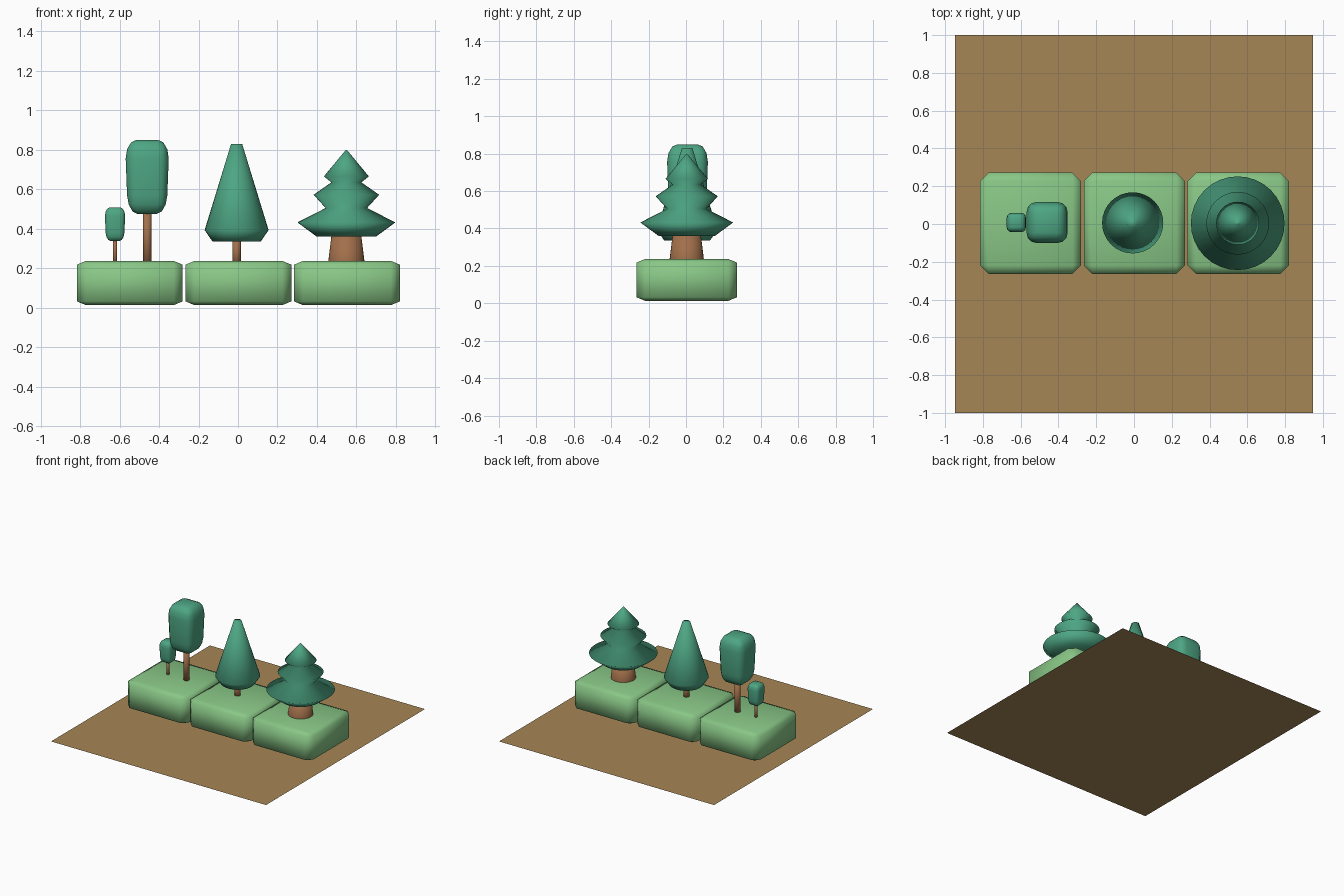
import bpy, bmesh, math

if "Cube" in bpy.data.objects:
    bpy.data.objects.remove(bpy.data.objects["Cube"])


def material(name, rgb):
    m = bpy.data.materials.new(name)
    m.diffuse_color = (*rgb, 1)
    m.use_nodes = True
    m.node_tree.nodes["Principled BSDF"].inputs["Base Color"].default_value = m.diffuse_color
    return m


SOIL = material("soil", (0.38, 0.24, 0.09))
GRASS = material("grass", (0.25, 0.57, 0.24))
LEAF = material("leaf", (0.075, 0.38, 0.23))
BARK = material("bark", (0.36, 0.16, 0.07))


def finish(bm, name, mat, loc):
    bmesh.ops.recalc_face_normals(bm, faces=bm.faces)
    for f in bm.faces:
        f.smooth = True
    me = bpy.data.meshes.new(name)
    bm.to_mesh(me)
    bm.free()
    me.materials.append(mat)
    ob = bpy.data.objects.new(name, me)
    ob.location = loc
    bpy.context.collection.objects.link(ob)
    return ob


def rounded_box(name, loc, half, bevel, segments, mat, taper=1.0):
    """Bevelled unit cube, stretched to size, optionally narrower at the bottom."""
    bm = bmesh.new()
    bmesh.ops.create_cube(bm, size=2)
    bmesh.ops.bevel(bm, geom=bm.edges[:], offset=bevel, segments=segments,
                    profile=0.5, affect='EDGES')
    for v in bm.verts:
        k = taper + (1 - taper) * min(1, (v.co.z + 1) / 1.4)
        v.co = (v.co.x * half[0] * k, v.co.y * half[1] * k, v.co.z * half[2])
    return finish(bm, name, mat, loc)


def lathe(name, x, y, profile, mat, sides=32):
    """Stack of rings from (radius, z) pairs, capped at both ends."""
    bm = bmesh.new()
    rings = [[bm.verts.new((r * math.cos(2 * math.pi * i / sides),
                            r * math.sin(2 * math.pi * i / sides), z))
              for i in range(sides)] for r, z in profile]
    for a, b in zip(rings, rings[1:]):
        for i in range(sides):
            j = (i + 1) % sides
            bm.faces.new((a[i], a[j], b[j], b[i]))
    bm.faces.new(rings[0][::-1])
    bm.faces.new(rings[-1])
    return finish(bm, name, mat, (x, y, 0))


# Ground sheet
bm = bmesh.new()
bm.faces.new([bm.verts.new((sx * 0.947, sy, 0))
              for sx, sy in ((-1, -1), (1, -1), (1, 1), (-1, 1))])
finish(bm, "ground_sheet", SOIL, (0, 0, 0))

# Three grass blocks
for label, x in (("left", -0.548), ("middle", 0.002), ("right", 0.552)):
    rounded_box(f"grass_block_{label}", (x, 0.004, 0.125), (0.268, 0.268, 0.112),
                0.17, 1, GRASS)

# Two rounded trees on the left block
for label, x, half, z0, z1, r in (("large", -0.46, 0.109, 0.475, 0.85, 0.022),
                                  ("small", -0.623, 0.051, 0.338, 0.508, 0.011)):
    rounded_box(f"round_crown_{label}", (x, 0.008, (z0 + z1) / 2),
                (half, half, (z1 - z0) / 2), 0.5, 3, LEAF, 0.9)
    lathe(f"round_trunk_{label}", x, 0.008, [(r, 0.2), (r, z0 + 0.03)], BARK, 12)

# Cone tree on the middle block
lathe("cone_crown", -0.007, 0.006, [(0.122, 0.335), (0.162, 0.393), (0.028, 0.83)], LEAF)
lathe("cone_trunk", -0.007, 0.006, [(0.022, 0.2), (0.022, 0.36)], BARK, 16)

# Tiered fir on the right block
lathe("fir_crown", 0.549, 0.004,
      [(0.15, 0.36), (0.248, 0.432), (0.105, 0.505), (0.166, 0.572),
       (0.076, 0.635), (0.114, 0.665), (0.004, 0.798)], LEAF)
lathe("fir_trunk", 0.549, 0.004, [(0.093, 0.2), (0.091, 0.24), (0.075, 0.37)], BARK)
